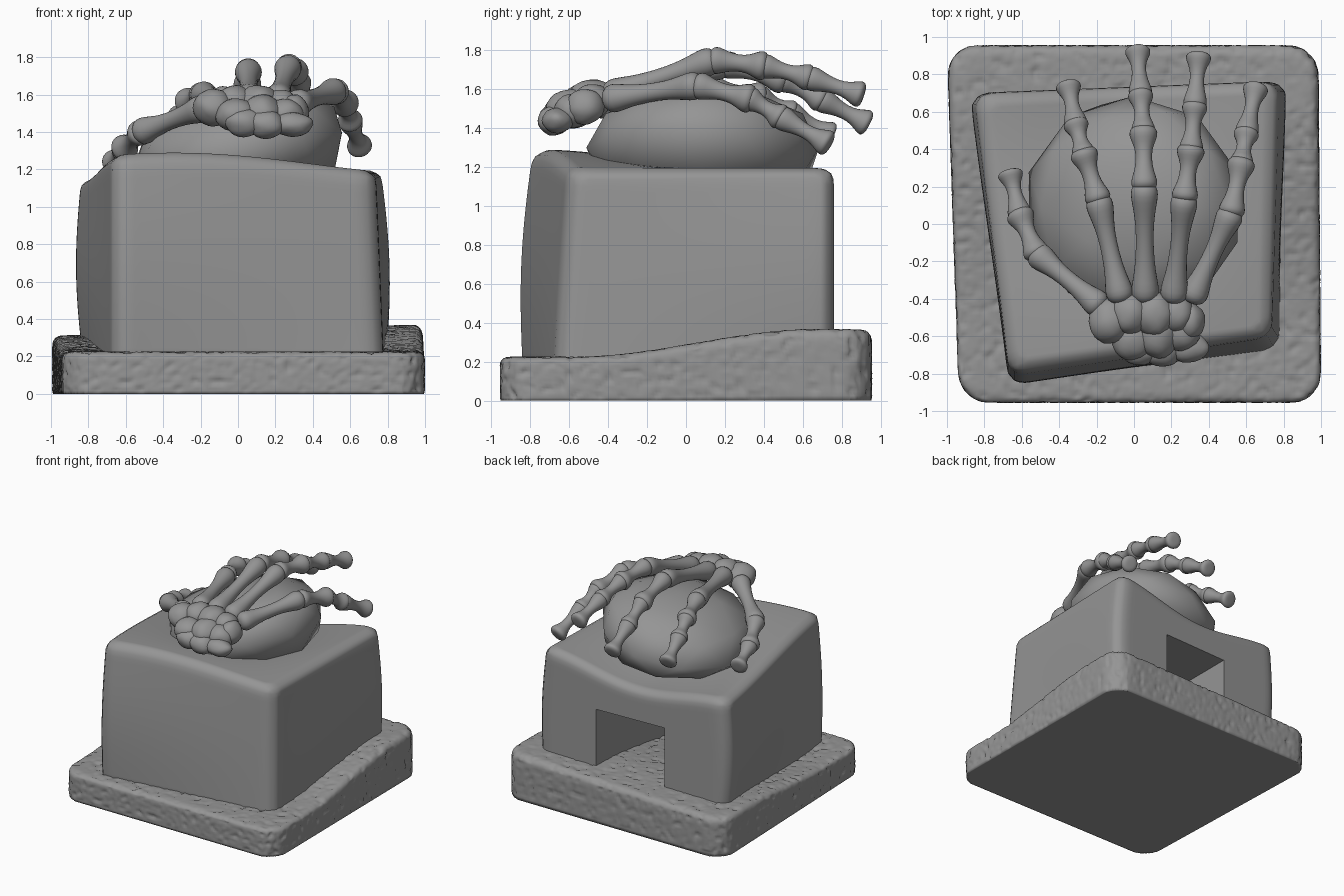
import bpy, bmesh
from mathutils import Vector, noise
from math import sin, cos, pi

if "Cube" in bpy.data.objects:
    bpy.data.objects.remove(bpy.data.objects["Cube"])

# dark grey stone and bone
GREY = bpy.data.materials.new("dark_grey")
GREY.diffuse_color = (.30, .30, .30, 1)
GREY.use_nodes = True
GREY.node_tree.nodes["Principled BSDF"].inputs["Base Color"].default_value = GREY.diffuse_color


def finish(name, bm, subsurf=0):
    bmesh.ops.recalc_face_normals(bm, faces=bm.faces)
    me = bpy.data.meshes.new(name)
    bm.to_mesh(me)
    bm.free()
    me.materials.append(GREY)
    ob = bpy.data.objects.new(name, me)
    bpy.context.collection.objects.link(ob)
    me.polygons.foreach_set("use_smooth", [True] * len(me.polygons))
    if subsurf:
        m = ob.modifiers.new("round", "SUBSURF")
        m.levels = m.render_levels = subsurf
    return ob


def smooth(t):
    t = max(0, min(1, t))
    return t * t * (3 - 2 * t)


def mix(a, b, t):
    return a + (b - a) * t


def warped_box(name, size, upright_r, top_r, voxel, warp):
    """Rounded, evenly meshed box; warp(u, v, w) places each point."""
    bm = bmesh.new()
    bmesh.ops.create_cube(bm, size=1)
    for v in bm.verts:
        v.co = Vector([c * s for c, s in zip(v.co, size)])
    es = [e for e in bm.edges if abs(e.verts[0].co.z - e.verts[1].co.z) > .01]
    bmesh.ops.bevel(bm, geom=es, offset=upright_r, segments=6, profile=.5, affect='EDGES')
    top = [e for e in bm.edges if min(v.co.z for v in e.verts) > size[2] / 2 - .001]
    bmesh.ops.bevel(bm, geom=top, offset=top_r, segments=4, profile=.5, affect='EDGES')
    ob = finish(name, bm)
    m = ob.modifiers.new("even", "REMESH")
    m.mode, m.voxel_size, m.use_smooth_shade = 'VOXEL', voxel, True
    bpy.context.view_layer.objects.active = ob
    bpy.ops.object.modifier_apply(modifier="even")
    for v in ob.data.vertices:
        v.co = warp(*[c / s + .5 for c, s in zip(v.co, size)])
    ob.data.polygons.foreach_set("use_smooth", [True] * len(ob.data.polygons))
    if not ob.data.materials:
        ob.data.materials.append(GREY)
    return ob


def quad(corners, u, v):
    fl, fr, br, bl = (Vector((*c, 0)) for c in corners)
    return fl.lerp(fr, u).lerp(bl.lerp(br, u), v)


# pitted stone slab rising towards the back
def slab_warp(u, v, w):
    p = quad([(-.935, -.955), (1, -.955), (.985, .955), (-1, .955)], u, v)
    h = .225 + smooth((v - .2) / .65) * mix(.085, .145, u)
    q = Vector((p.x, p.y, w * h))
    if w > .05:
        d = -.022 * max(0, noise.noise(q * 24) - .12) + .003 * noise.noise(q * 40)
        q += Vector((0, 0, d)) if w > .9 else Vector((u - .5, v - .5, 0)) * d * 2
    else:
        q.z = 0
    return q


warped_box("stone_slab", (1.97, 1.9, .28), .16, .045, .016, slab_warp)


# crooked block with a sagging top
def block_warp(u, v, w):
    lo = quad([(-.67, -.85), (.78, -.67), (.79, .765), (-.835, .70)], u, v)
    hi = quad([(-.67, -.80), (.735, -.60), (.765, .765), (-.85, .70)], u, v)
    p = lo.lerp(hi, w)
    bulge = sin(pi * min(1, max(0, w))) * .035
    p.x += (u - .5) * 2 * bulge * smooth(v)
    p.y -= (1 - v) * bulge * (1 - u)
    front = mix(1.275, 1.19, smooth(u)) + .04 * sin(pi * u)
    back = mix(1.15, 1.2, u) - .11 * max(0, sin(pi * u)) ** 2
    top = mix(front, back, smooth(v))
    return Vector((p.x, p.y, .15 + w * (top - .15)))


block = warped_box("hollow_block", (1.55, 1.45, 1.05), .09, .06, .035, block_warp)

# doorway tunnel through the back wall
bm = bmesh.new()
bmesh.ops.create_cube(bm, size=1)
for v in bm.verts:
    x = -.01 + v.co.x * .60
    v.co = (x, .4 + v.co.y * 1.7, .05 if v.co.z < 0 else .81)
cutter = finish("doorway_cutter", bm)
cutter.hide_render = True
cutter.hide_viewport = True
m = block.modifiers.new("doorway", "BOOLEAN")
m.operation, m.object, m.solver = 'DIFFERENCE', cutter, 'EXACT'
bpy.ops.object.select_all(action='DESELECT')
bpy.context.view_layer.objects.active = block
block.select_set(True)
bpy.ops.object.modifier_apply(modifier="doorway")
bpy.ops.object.shade_smooth_by_angle(angle=.7)
block.select_set(False)

# roughly faceted boulder sunk in the block, higher on the right
bm = bmesh.new()
bmesh.ops.create_icosphere(bm, subdivisions=2, radius=1)
for v in bm.verts:
    x, y, z = v.co
    k = 1.01 + .07 * noise.noise(v.co * 2.3)
    zz = abs(z) ** .85 * (1 if z > 0 else -1)
    flare = 1 / max(.75, (x * x + y * y) ** .5) ** .35 if z < 0 else 1
    v.co = (x * .575 * k * flare - .005, .09 + y * .59 * k * flare,
            1.30 + (.29 if z > 0 else .25) * zz * k + .10 * x * (1 if z > -.1 else .4))
finish("boulder", bm)

# bones: a revolved dumbbell profile between two joints
PHALANX = [(0, .5), (.05, .95), (.15, 1.05), (.3, .75), (.48, .6), (.66, .66),
           (.8, 1.0), (.9, 1.12), (.97, .9), (1, .5)]
METACARPAL = [(0, .5), (.05, 1), (.12, 1.1), (.25, .82), (.45, .66), (.65, .68),
              (.8, .9), (.91, 1.1), (.97, .9), (1, .5)]
TIP = [(0, .5), (.06, .95), (.17, 1.05), (.35, .72), (.55, .56), (.72, .66),
       (.86, 1.02), (.94, 1.12), (.99, .85), (1, .4)]


def bone(name, a, b, profile, r, sides=12):
    a, b = Vector(a), Vector(b)
    d = (b - a).normalized()
    a, b = a - d * .025, b + d * .025
    rot = d.to_track_quat('Z', 'Y')
    bm = bmesh.new()
    rings = []
    for t, k in profile:
        c = a.lerp(b, t)
        rings.append([bm.verts.new(c + rot @ Vector((cos(2 * pi * i / sides), sin(2 * pi * i / sides), 0)) * r * k)
                      for i in range(sides)])
    for p, q in zip(rings, rings[1:]):
        for i in range(sides):
            j = (i + 1) % sides
            bm.faces.new((p[i], p[j], q[j], q[i]))
    bm.faces.new(rings[0][::-1])
    bm.faces.new(rings[-1])
    finish(name, bm, 1)


DIGITS = {
    "thumb": [(-.18, -.44, 1.53), (-.52, -.16, 1.40), (-.61, .05, 1.31), (-.66, .26, 1.24)],
    "index_finger": [(-.07, -.40, 1.57), (-.19, .13, 1.60), (-.27, .38, 1.56), (-.31, .53, 1.48), (-.35, .73, 1.37)],
    "middle_finger": [(.06, -.40, 1.57), (.055, .20, 1.73), (.05, .50, 1.65), (.035, .69, 1.55), (.02, .92, 1.43)],
    "ring_finger": [(.21, -.40, 1.57), (.27, .14, 1.75), (.305, .40, 1.72), (.325, .63, 1.66), (.345, .89, 1.575)],
    "little_finger": [(.31, -.40, 1.55), (.52, .06, 1.62), (.575, .33, 1.55), (.60, .48, 1.46), (.65, .72, 1.325)],
}
for name, pts in DIGITS.items():
    last = len(pts) - 2
    for i, (a, b) in enumerate(zip(pts, pts[1:])):
        prof = METACARPAL if i == 0 else TIP if i == last else PHALANX
        bone(f"{name}_bone_{i + 1}", a, b, prof, .073 if i < 2 else .066)

# wrist bones: a cluster of pebbles (centre, radii)
WRIST = [
    ((-.13, -.52, 1.53), (.11, .12, .10)), ((-.02, -.48, 1.56), (.10, .11, .09)),
    ((.11, -.48, 1.56), (.11, .12, .09)), ((.23, -.48, 1.54), (.09, .10, .09)),
    ((.30, -.52, 1.51), (.08, .10, .09)), ((-.01, -.62, 1.49), (.11, .11, .09)),
    ((.13, -.59, 1.50), (.11, .13, .10)), ((.15, -.68, 1.44), (.10, .085, .075)),
    ((.25, -.58, 1.49), (.10, .10, .09)), ((.29, -.66, 1.44), (.11, .08, .065)),
    ((.03, -.68, 1.45), (.10, .075, .075)),
]
for n, (c, r) in enumerate(WRIST):
    bm = bmesh.new()
    bmesh.ops.create_icosphere(bm, subdivisions=3, radius=1)
    for v in bm.verts:
        k = 1 + .08 * noise.noise(v.co * 1.5 + Vector((n * 3.1, 0, 0)))
        v.co = Vector(c) + Vector([p * q * k for p, q in zip(v.co, r)])
    finish(f"wrist_bone_{n + 1}", bm)
